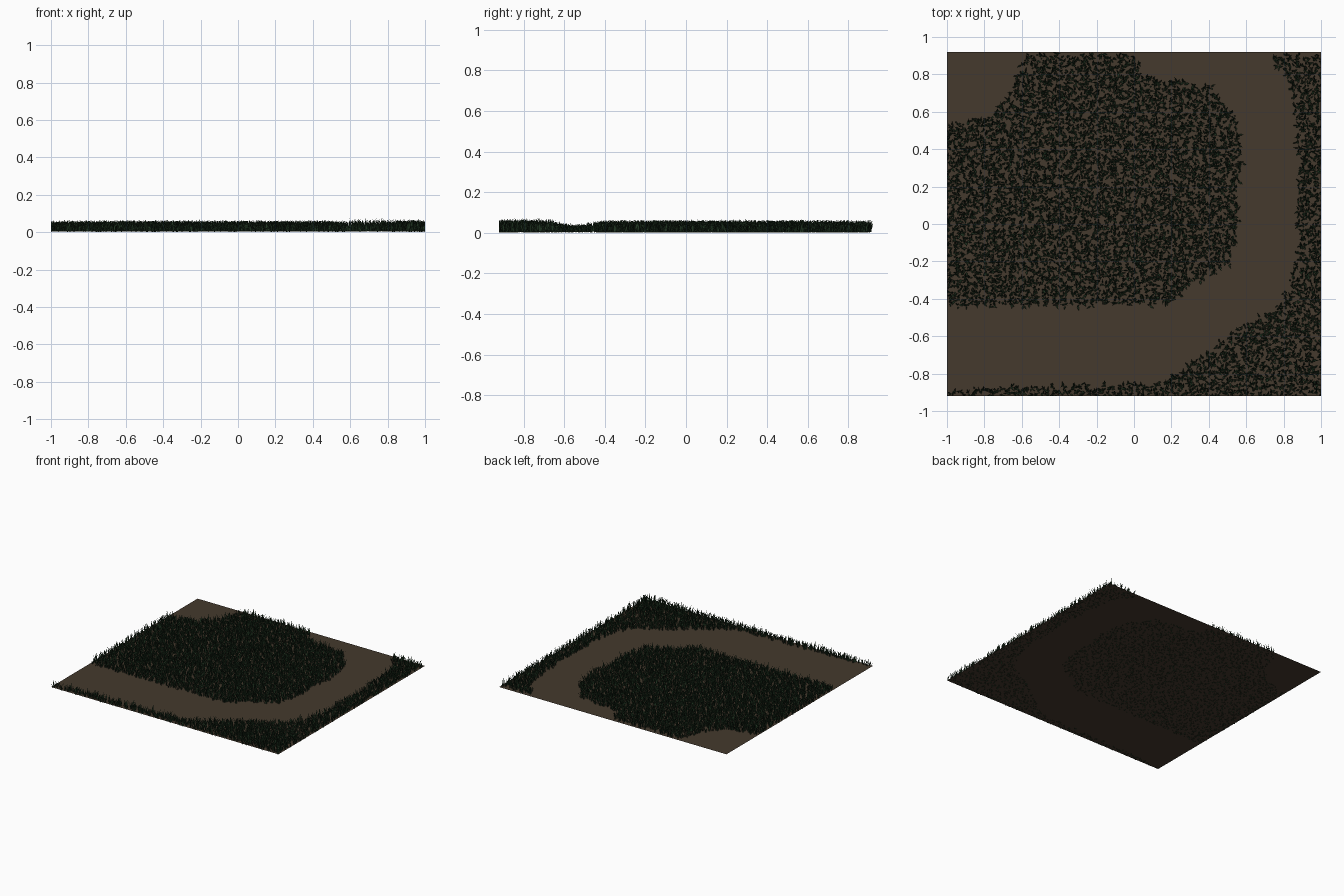
import bpy, math, random

if "Cube" in bpy.data.objects:
    bpy.data.objects.remove(bpy.data.objects["Cube"])

random.seed(4)
HX, HY, GROUND = 1.0, 0.92, 0.008


def material(name, rgb):
    m = bpy.data.materials.new(name)
    m.diffuse_color = (*rgb, 1)
    m.use_nodes = True
    m.node_tree.nodes["Principled BSDF"].inputs["Base Color"].default_value = m.diffuse_color
    return m


def add_object(name, verts, faces, mat):
    me = bpy.data.meshes.new(name)
    me.from_pydata(verts, [], faces)
    me.materials.append(mat)
    ob = bpy.data.objects.new(name, me)
    bpy.context.collection.objects.link(ob)
    return ob


# Bare earth sheet
add_object("earth", [(-HX, -HY, GROUND), (HX, -HY, GROUND), (HX, HY, GROUND), (-HX, HY, GROUND)],
           [(0, 1, 2, 3)], material("soil", (0.058, 0.041, 0.026)))

# Grass areas on either side of the winding path
inner = [(-1, -.44), (.2, -.43), (.3, -.33), (.51, -.22), (.56, 0), (.58, .4), (.53, .58),
         (.42, .73), (.05, .79), (0, .92), (-.58, .92), (-.66, .7), (-.78, .57), (-1, .53)]
outer = [(.69, .92), (.84, .75), (.88, .3), (.86, -.25), (.76, -.46), (.55, -.57),
         (.3, -.75), (.15, -.85), (-1, -.88), (-1, -.92), (1, -.92), (1, .92)]


def inside(x, y, poly):
    hit = False
    for (x1, y1), (x2, y2) in zip(poly, poly[1:] + poly[:1]):
        if (y1 > y) != (y2 > y) and x < x1 + (y - y1) * (x2 - x1) / (y2 - y1):
            hit = not hit
    return hit


def clamp(p):
    return (max(-HX, min(HX, p[0])), max(-HY, min(HY, p[1])), max(0, p[2]))


# One leaning blade: broad lower quad and a pointed tip
def blade(verts, faces, x, y, angle, height, lean, width):
    dx, dy = math.cos(angle), math.sin(angle)
    sx, sy = -dy * width / 2, dx * width / 2
    z0 = random.uniform(0.002, 0.009)
    n = len(verts)
    for t, out, w in ((0, 0, .7), (.5, .35, 1), (1, 1, 0)):
        cx, cy, cz = x + dx * lean * out, y + dy * lean * out, z0 + height * t
        for s in ((-w, w) if w else (0,)):
            verts.append(clamp((cx + sx * s, cy + sy * s, cz)))
    faces += [(n, n + 1, n + 3, n + 2), (n + 2, n + 3, n + 4)]


# Tufts scattered over a grass area
def grow(name, poly, spacing, mat):
    verts, faces = [], []
    ny, nx = int(2 * HY / spacing), int(2 * HX / spacing)
    for i in range(nx):
        for j in range(ny):
            x = -HX + (i + random.random()) * spacing
            y = -HY + (j + random.random()) * spacing
            if not inside(x, y, poly):
                continue
            scale = 1 - .35 * math.exp(-((y + .55) / .08) ** 2)
            if y < -.65 and x > .6:
                scale *= 1.15
            for k in range(4):
                a = k * math.pi / 2 + random.uniform(-.9, .9) + math.pi / 4
                blade(verts, faces, x + random.uniform(-.008, .008), y + random.uniform(-.008, .008),
                      a, scale * random.uniform(.03, .058), random.uniform(.008, .03),
                      random.uniform(.006, .010))
    return add_object(name, verts, faces, mat)


green = material("grass_green", (0.014, 0.034, 0.015))
grow("inner_grass", inner, 0.025, green)
grow("outer_grass", outer, 0.025, green)
